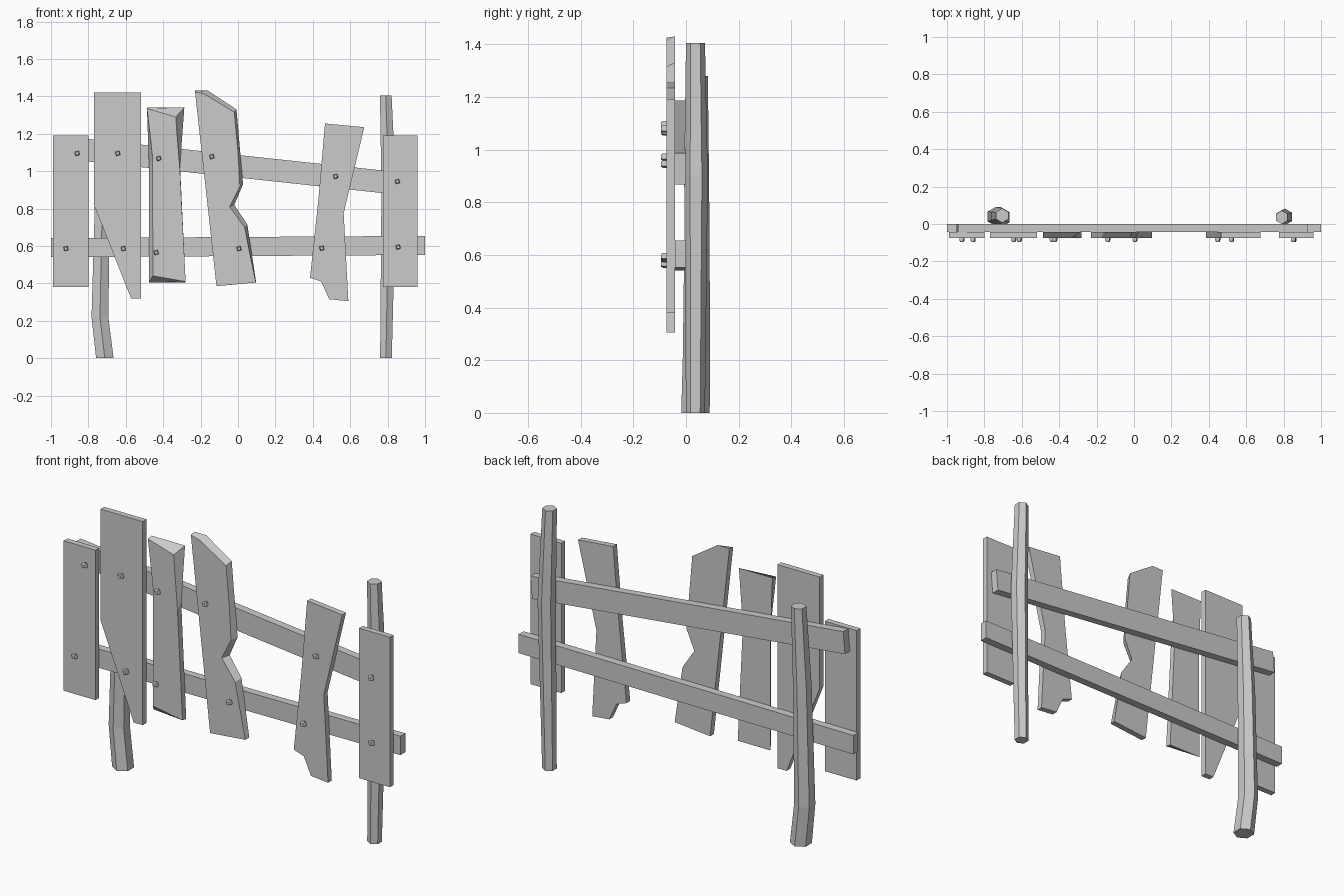
import bpy, bmesh
from math import sin, cos, pi

if "Cube" in bpy.data.objects:
    bpy.data.objects.remove(bpy.data.objects["Cube"])


def loft(name, rings):
    """Skin equal-length rings of points and cap both ends."""
    bm = bmesh.new()
    vs = [[bm.verts.new(p) for p in r] for r in rings]
    n = len(vs[0])
    for a, b in zip(vs, vs[1:]):
        for i in range(n):
            j = (i + 1) % n
            bm.faces.new((a[i], a[j], b[j], b[i]))
    bm.faces.new(vs[0][::-1])
    bm.faces.new(vs[-1])
    bmesh.ops.recalc_face_normals(bm, faces=bm.faces)
    me = bpy.data.meshes.new(name)
    bm.to_mesh(me)
    bm.free()
    ob = bpy.data.objects.new(name, me)
    bpy.context.collection.objects.link(ob)
    return ob


def board(name, front, y0, y1, back=None):
    """Flat board from an x,z outline; the back outline may differ (chipped edges)."""
    return loft(name, [[(x, y0, z) for x, z in front],
                       [(x, y1, z) for x, z in (back or front)]])


def box(x0, x1, z0, z1):
    return [(x0, z0), (x1, z0), (x1, z1), (x0, z1)]


# Rails
board("lower_rail", [(-1, .54), (1, .552), (1, .654), (-1, .642)], -.042, 0)
board("upper_rail", [(-.95, 1.068), (.92, .867), (.93, .987), (-.94, 1.187)], -.042, 0)

# Pickets: straight, snapped and chipped
F, B = -.074, -.042
board("picket_1", box(-.99, -.80, .38, 1.19), F, B)
board("picket_2", [(-.77, 1.42), (-.518, 1.42), (-.518, .32), (-.572, .32), (-.77, .82)], F, B)
board("picket_3",
      [(-.487, 1.335), (-.333, 1.29), (-.31, 1.0), (-.28, .41), (-.455, .44), (-.457, 1.08)], F, B,
      [(-.487, 1.34), (-.287, 1.34), (-.31, 1.03), (-.28, .405), (-.477, .405), (-.475, 1.0)])
board("picket_4",
      [(-.23, 1.425), (-.175, 1.41), (-.02, 1.315), (0, 1.1), (.01, .92), (-.045, .81),
       (.035, .7), (.095, .405), (-.115, .385)], F, B,
      [(-.23, 1.43), (-.16, 1.43), (-.008, 1.33), (.012, 1.1), (.027, .93), (-.02, .82),
       (.05, .715), (.097, .405), (-.115, .385)])
board("picket_5", [(.465, 1.255), (.675, 1.235), (.565, .775), (.59, .305), (.488, .315),
                   (.445, .41), (.385, .43), (.43, .85)], F, B)
board("picket_6", box(.775, .96, .38, 1.19), F, B)


# Hexagonal posts: rings of (x, y, z, radius)
def post(name, rings):
    loft(name, [[(x + r * sin(i * pi / 3), y + r * cos(i * pi / 3), z) for i in range(6)]
                for x, y, z, r in rings])


post("left_post", [(-.712, .036, 0, .054), (-.738, .04, .22, .052),
                   (-.725, .042, .85, .046), (-.705, .045, 1.28, .038)])
post("right_post", [(.791, .036, 0, .036), (.806, .038, .9, .045), (.79, .036, 1.405, .036)])

# Bolts, two per picket, chamfered square heads
bolts = [(-.86, 1.095), (-.643, 1.095), (-.424, 1.068), (-.14, 1.078), (.522, .972), (.852, .945),
         (-.92, .586), (-.613, .586), (-.437, .565), (.005, .586), (.448, .588), (.856, .594)]
for k, (x, z) in enumerate(bolts):
    loft(f"bolt_{k + 1}", [[(x + r * cos(i * pi / 2 + 1.05), y, z + r * sin(i * pi / 2 + 1.05))
                            for i in range(4)]
                           for y, r in ((-.07, .016), (-.088, .016), (-.095, .011))])
